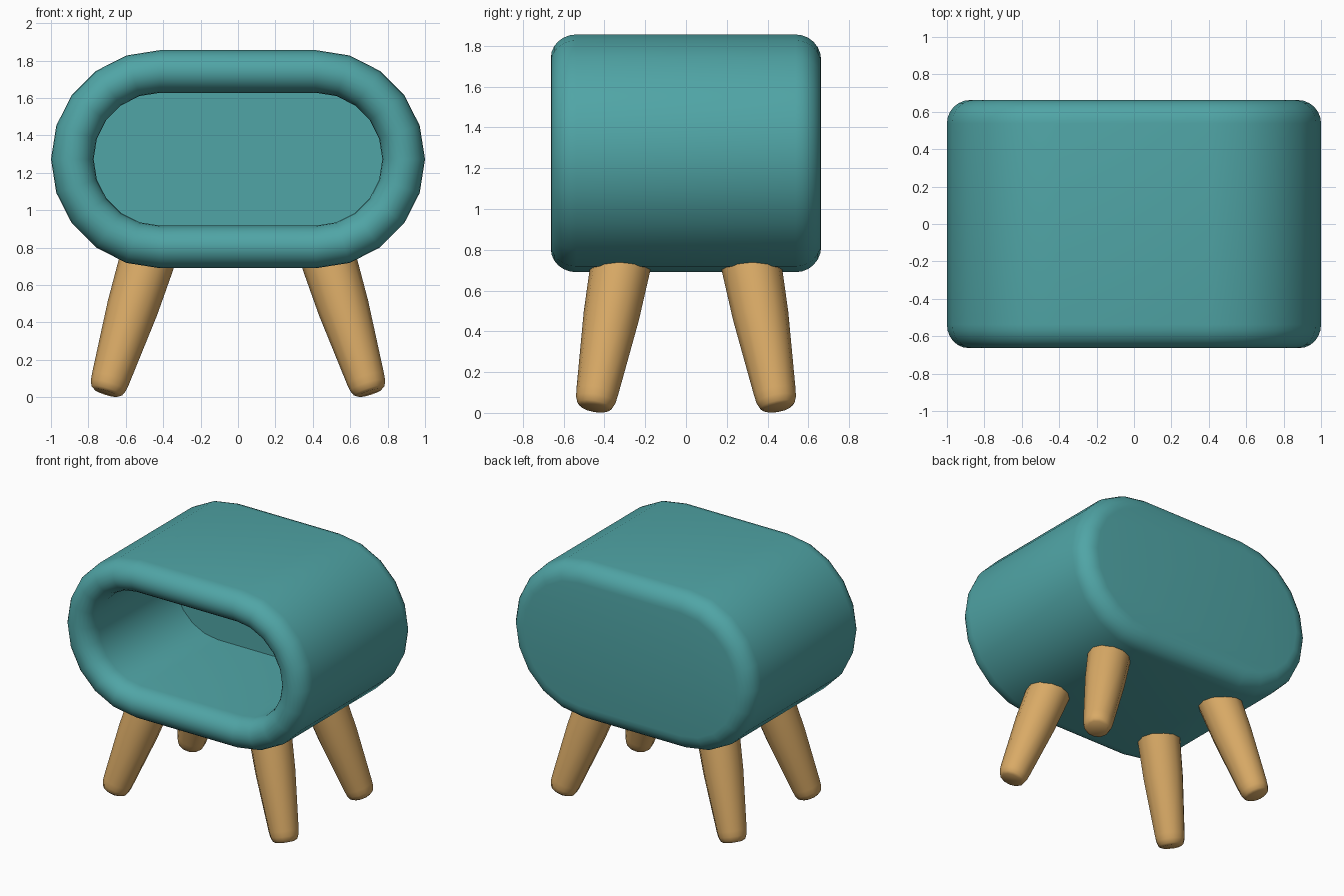
import bpy, bmesh, math
from mathutils import Vector

if "Cube" in bpy.data.objects:
    bpy.data.objects.remove(bpy.data.objects["Cube"])


def material(name, rgb):
    m = bpy.data.materials.new(name)
    m.diffuse_color = (*rgb, 1.0)
    m.use_nodes = True
    m.node_tree.nodes["Principled BSDF"].inputs["Base Color"].default_value = m.diffuse_color
    return m


TEAL = material("teal", (0.080, 0.376, 0.381))
WOOD = material("light wood", (0.694, 0.402, 0.133))


def loft(name, loops, mat):
    """Skin a list of equal-length point loops and cap both ends."""
    bm = bmesh.new()
    rings = [[bm.verts.new(p) for p in loop] for loop in loops]
    n = len(rings[0])
    for a, b in zip(rings, rings[1:]):
        for i in range(n):
            j = (i + 1) % n
            bm.faces.new((a[i], a[j], b[j], b[i]))
    bm.faces.new(rings[0])
    bm.faces.new(rings[-1])
    bmesh.ops.recalc_face_normals(bm, faces=bm.faces)
    me = bpy.data.meshes.new(name)
    bm.to_mesh(me)
    bm.free()
    me.materials.append(mat)
    ob = bpy.data.objects.new(name, me)
    bpy.context.collection.objects.link(ob)
    bpy.ops.object.select_all(action='DESELECT')
    ob.select_set(True)
    bpy.context.view_layer.objects.active = ob
    bpy.ops.object.shade_smooth_by_angle(angle=math.radians(42))
    return ob


# Body: stadium-shaped tube, open at the front, closed at the back
HALF, MID_Z, R_OUT, R_IN, DEPTH = 0.417, 1.273, 0.583, 0.355, 0.663


def stadium(r, y, seg=10):
    pts = []
    for side, start in ((1, -90), (-1, 90)):
        for i in range(seg + 1):
            a = math.radians(start + 180 * i / seg)
            pts.append((side * HALF + r * math.cos(a), y, MID_Z + r * math.sin(a)))
    return pts


def arc(r0, y0, rr, ry, start, end, seg=6):
    out = []
    for i in range(seg + 1):
        a = math.radians(start + (end - start) * i / seg)
        out.append((r0 + rr * math.cos(a), y0 + ry * math.sin(a)))
    return out


BEV = 0.125
lip = (R_OUT - R_IN) / 2
section = arc(R_OUT - BEV, DEPTH - BEV, BEV, BEV, 90, 0)                # back edge
section += arc(R_OUT - lip, -DEPTH + BEV, lip, BEV, 0, -180, 12)        # front lip
section += [(R_IN, 0.36)]                                              # inner back wall
loft("body_shell", [stadium(r, y) for r, y in section], TEAL)

# Legs: four splayed, tapered pegs with rounded feet
LEG_PROFILE = [(0, 0.068), (0.012, 0.086), (0.042, 0.098), (0.08, 0.103),
               (0.48, 0.137), (0.72, 0.147), (0.84, 0.15)]


def leg(name, sx, sy, sides=12):
    foot = Vector((sx * 0.705, sy * 0.45, 0.024))
    axis = Vector((-sx * 0.31, -sy * 0.185, 1)).normalized()
    u = Vector((0, 1, 0)).cross(axis).normalized()
    v = axis.cross(u)
    loops = []
    for t, r in LEG_PROFILE:
        loops.append([foot + axis * t + r * (u * math.cos(k) + v * math.sin(k))
                      for k in (math.tau * i / sides for i in range(sides))])
    loft(name, loops, WOOD)


for sx, side in ((1, "right"), (-1, "left")):
    for sy, end in ((-1, "front"), (1, "back")):
        leg(f"{end}_{side}_leg", sx, sy)
